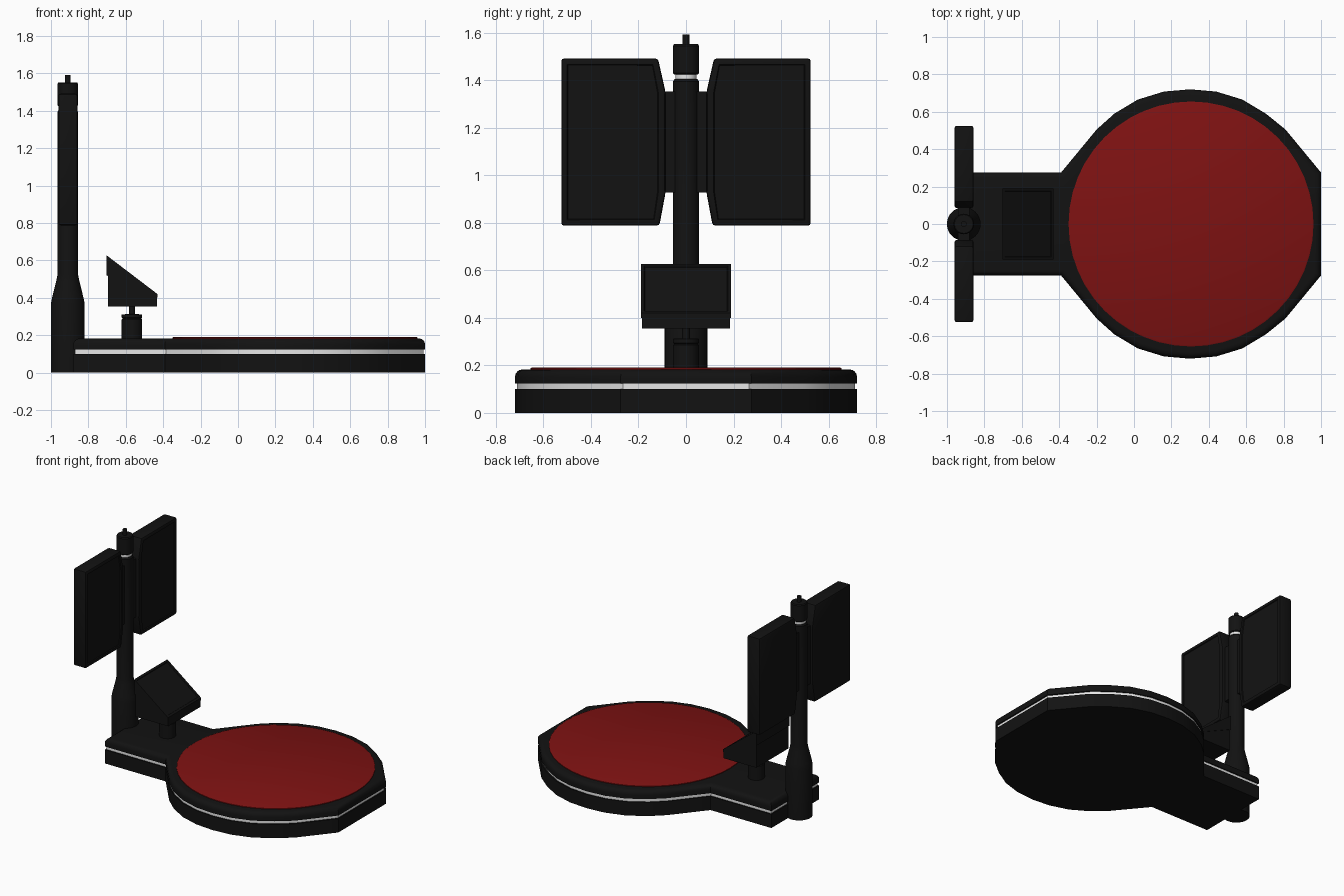
import bpy, bmesh, math
from mathutils import Vector

if "Cube" in bpy.data.objects:
    bpy.data.objects.remove(bpy.data.objects["Cube"])


def material(name, rgb):
    m = bpy.data.materials.new(name)
    m.diffuse_color = (*rgb, 1)
    m.use_nodes = True
    m.node_tree.nodes["Principled BSDF"].inputs["Base Color"].default_value = m.diffuse_color
    return m


BLACK = material("matte black", (0.006, 0.006, 0.006))
RED = material("deep red", (0.21, 0.006, 0.006))
WHITE = material("light strip white", (0.85, 0.85, 0.85))


def finish(name, bm, mat, smooth=True):
    bmesh.ops.recalc_face_normals(bm, faces=bm.faces)
    me = bpy.data.meshes.new(name)
    bm.to_mesh(me)
    bm.free()
    me.materials.append(mat)
    ob = bpy.data.objects.new(name, me)
    bpy.context.collection.objects.link(ob)
    if smooth:
        bpy.ops.object.select_all(action='DESELECT')
        ob.select_set(True)
        bpy.context.view_layer.objects.active = ob
        bpy.ops.object.shade_smooth_by_angle(angle=math.radians(32))
    return ob


def prism(pts, axis, a, b):
    """Extrude a 2D outline along x, y or z from a to b."""
    bm = bmesh.new()

    def place(u, v):
        return {'x': (a, u, v), 'y': (u, a, v), 'z': (u, v, a)}[axis]
    face = bm.faces.new([bm.verts.new(place(u, v)) for u, v in pts])
    step = Vector([b - a if c == axis else 0 for c in 'xyz'])
    ext = bmesh.ops.extrude_face_region(bm, geom=[face])
    bmesh.ops.translate(bm, vec=step, verts=[g for g in ext['geom'] if isinstance(g, bmesh.types.BMVert)])
    bmesh.ops.recalc_face_normals(bm, faces=bm.faces)
    return bm


def recess(bm, direction, border, depth):
    """Sink the largest face that looks in the given direction."""
    bm.normal_update()
    faces = [f for f in bm.faces if f.normal.dot(Vector(direction).normalized()) > 0.95]
    big = max(faces, key=lambda f: f.calc_area())
    bmesh.ops.inset_region(bm, faces=[big], thickness=border, depth=0)
    bmesh.ops.inset_region(bm, faces=[big], thickness=0.004, depth=-depth)


def lathe(name, profile, x, mat, sides=32):
    bm = bmesh.new()
    rings = []
    for r, z in profile:
        rings.append([bm.verts.new((x + r * math.cos(t), r * math.sin(t), z))
                      for t in (2 * math.pi * i / sides for i in range(sides))])
    for lo, hi in zip(rings, rings[1:]):
        for i in range(sides):
            j = (i + 1) % sides
            bm.faces.new((lo[i], lo[j], hi[j], hi[i]))
    bm.faces.new(rings[0])
    bm.faces.new(rings[-1])
    return finish(name, bm, mat)


# Platform outline: rectangular neck, faceted disc, cut-off front end
half = [(-0.88, 0.275), (-0.39, 0.275), (-0.2, 0.505), (-0.105, 0.59), (0.02, 0.665),
        (0.16, 0.708), (0.3, 0.72), (0.44, 0.708), (0.58, 0.665), (0.705, 0.59),
        (0.81, 0.505), (1.0, 0.275)]
outline = half + [(x, -y) for x, y in reversed(half)]
inner = [(0.06 + (x - 0.06) * 0.99, y - math.copysign(0.009, y)) for x, y in outline]

finish("platform_bottom", prism(outline, 'z', 0, 0.1), BLACK)
finish("platform_light_strip", prism(inner, 'z', 0.095, 0.13), WHITE)

bm = prism(outline, 'z', 0.123, 0.183)
rim = [e for e in bm.edges if all(v.co.z > 0.18 for v in e.verts)]
bmesh.ops.bevel(bm, geom=rim, offset=0.032, segments=4, profile=0.5, affect='EDGES')
finish("platform_top", bm, BLACK)

# Standing pad
lathe("red_pad", [(0.655, 0.178), (0.655, 0.188), (0.648, 0.191)], 0.305, RED, 48)

# Mast with light ring and tip
MX = -0.91
lathe("mast", [(0.09, 0), (0.09, 0.37), (0.084, 0.4), (0.062, 0.49), (0.055, 0.525),
               (0.055, 1.395), (0.048, 1.405)], MX, BLACK)
lathe("mast_light_ring", [(0.045, 1.39), (0.045, 1.44)], MX, WHITE)
lathe("mast_cap", [(0.05, 1.425), (0.055, 1.43), (0.055, 1.545), (0.05, 1.552)], MX, BLACK)
lathe("mast_tip", [(0.015, 1.54), (0.015, 1.592)], MX, BLACK, 16)

# Side screens and their hinge plates, mirrored across the mast
screen = [(0.525, 0.788), (0.525, 1.492), (0.118, 1.492), (0.086, 1.35), (0.086, 0.928), (0.112, 0.788)]
bm = prism(screen, 'x', -0.96, -0.858)
bmesh.ops.bevel(bm, geom=list(bm.edges), offset=0.012, segments=2, profile=0.5, affect='EDGES')
recess(bm, (1, 0, 0), 0.018, 0.006)
panel = finish("side_screen", bm, BLACK)
hinge = finish("screen_hinge", prism([(0.03, 0.928), (0.11, 0.928), (0.11, 1.352), (0.03, 1.352)],
                                     'x', -0.94, -0.88), BLACK)
for ob in (panel, hinge):
    ob.modifiers.new("mirror", 'MIRROR').use_axis = (False, True, False)

# Console pedestal
lathe("console_pedestal", [(0.055, 0.17), (0.055, 0.285), (0.05, 0.29), (0.055, 0.295),
                           (0.055, 0.312), (0.016, 0.313), (0.016, 0.37)], -0.567, BLACK)

# Wedge console: body below a sloped lid with a sunken screen
body = [(-0.696, 0.355), (-0.432, 0.355), (-0.432, 0.41), (-0.696, 0.53)]
finish("console_body", prism(body, 'y', -0.186, 0.186), BLACK, False)
lid = [(-0.702, 0.52), (-0.43, 0.4), (-0.43, 0.42), (-0.702, 0.627)]
bm = prism(lid, 'y', -0.19, 0.19)
recess(bm, (0.207, 0, 0.272), 0.02, 0.006)
finish("console_lid", bm, BLACK, False)
